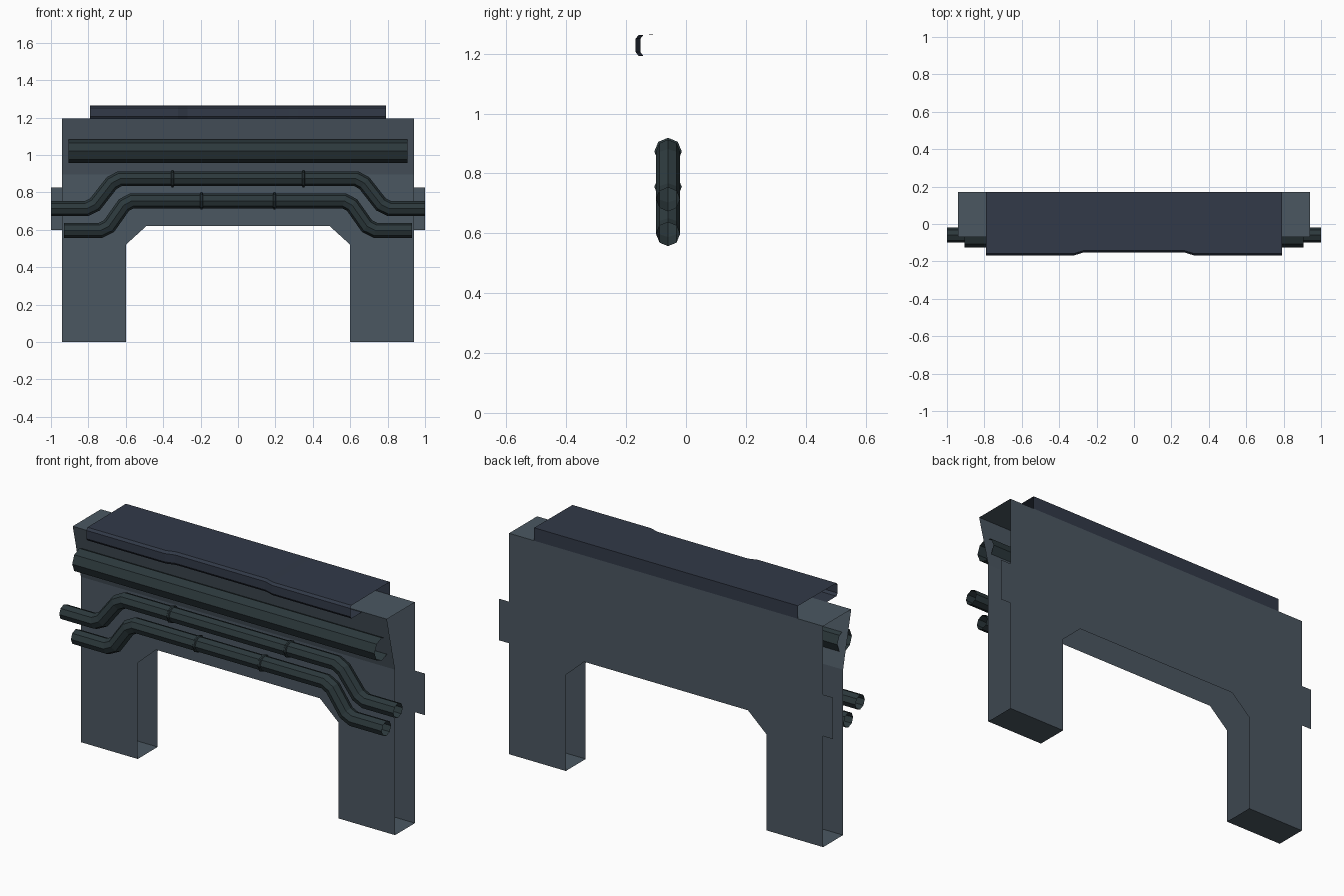
import bpy, math
from mathutils import Vector

if "Cube" in bpy.data.objects:
    bpy.data.objects.remove(bpy.data.objects["Cube"])


def paint(name, rgb):
    m = bpy.data.materials.new(name)
    m.diffuse_color = (*rgb, 1)
    m.use_nodes = True
    m.node_tree.nodes["Principled BSDF"].inputs["Base Color"].default_value = m.diffuse_color
    return m


WALL = paint("slate", (0.07, 0.095, 0.12))
PIPE = paint("dark_teal", (0.025, 0.04, 0.045))
CAP = paint("dark_navy", (0.032, 0.042, 0.065))


def add(name, verts, faces, mat):
    me = bpy.data.meshes.new(name)
    me.from_pydata(verts, [], faces)
    me.materials.append(mat)
    ob = bpy.data.objects.new(name, me)
    bpy.context.collection.objects.link(ob)
    return ob


def loft(name, rings, closed, mat):
    # Skin between equal rings, ends left open
    n = len(rings[0])
    faces = []
    for i in range(len(rings) - 1):
        for j in range(n if closed else n - 1):
            k = (j + 1) % n
            faces.append((i * n + j, i * n + k, (i + 1) * n + k, (i + 1) * n + j))
    return add(name, [v for r in rings for v in r], faces, mat)


def pipe(name, path, y, radii):
    # Eight-sided tube along a path in the xz plane, mitred at the bends
    pts = [Vector((x, 0, z)) for x, z in path]
    rings = []
    for i, p in enumerate(pts):
        a = (p - pts[i - 1]).normalized() if i else (pts[1] - p).normalized()
        b = (pts[i + 1] - p).normalized() if i < len(pts) - 1 else a
        t = (a + b).normalized()
        up = Vector((-t.z, 0, t.x)) / max(t.dot(a), 0.5)
        r = radii[i] if isinstance(radii, list) else radii
        ring = []
        for s in range(8):
            g = s * math.pi / 4
            ring.append(p + Vector((0, y + r * math.sin(g), 0)) + up * r * math.cos(g))
        rings.append(ring)
    return loft(name, rings, True, PIPE)


def mirrored(half):
    return half + [(-x, z) for x, z in reversed(half)]


W, LEG, BACK, LEAN = 0.94, 0.6, 0.17, -0.07
TOP, FOLD = 1.195, 0.895
arch = [(-0.49, 0.62), (-LEG, 0.52), (-LEG, 0)]


# Flat arch-shaped panels; the wall section is open at its sides and under the arch
def panel(name, outer, y):
    half = arch + outer
    out = mirrored(half)
    return add(name, [(x, y, z) for x, z in out], [tuple(range(len(out)))], WALL)


panel("front_panel", [(-W, 0), (-W, FOLD)], 0)
panel("back_panel", [(-W, 0), (-W, 0.6), (-1, 0.6), (-1, 0.825), (-W, 0.825), (-W, TOP)], BACK)

# Leaning upper front and flat top
section = [(0, FOLD), (LEAN, TOP), (BACK, TOP)]
loft("upper_wall", [[(x, y, z) for y, z in section] for x in (-W, W)], False, WALL)

# Foot plates
for side, label in ((-1, "left"), (1, "right")):
    a, b = sorted((side * LEG, side * W))
    add(label + "_foot", [(a, 0, 0), (a, BACK, 0), (b, BACK, 0), (b, 0, 0)],
        [(0, 1, 2, 3)], WALL)

# Capping beam with a shallow recess along the middle of its front lip
rings = []
for x, f in ((-0.79, -0.168), (-0.32, -0.168), (-0.27, -0.152),
             (0.27, -0.152), (0.32, -0.168), (0.79, -0.168)):
    prof = [(LEAN, 1.192), (f + 0.01, 1.192), (f, 1.205), (f, 1.25), (f + 0.01, 1.263),
            (BACK, 1.265), (BACK, TOP)]
    rings.append([(x, y, z) for y, z in prof])
loft("capping_beam", rings, False, CAP)

# Straight top pipe and the two bent pipes
pipe("top_pipe", [(-0.905, 1.02), (0.905, 1.02)], -0.063, 0.062)
pipe("middle_pipe", mirrored([(-1, 0.713), (-0.81, 0.713), (-0.765, 0.735),
                              (-0.675, 0.85), (-0.632, 0.873)]), -0.06, 0.04)
pipe("lower_pipe", mirrored([(-0.93, 0.597), (-0.735, 0.597), (-0.69, 0.619),
                             (-0.61, 0.732), (-0.567, 0.755)]), -0.06, 0.04)

# Joint collars
for label, cx, z in (("middle", 0.35, 0.873), ("lower", 0.195, 0.755)):
    for side in (-1, 1):
        c = side * cx
        pipe(label + "_collar", [(c - 0.008, z), (c - 0.004, z), (c + 0.004, z), (c + 0.008, z)],
             -0.06, [0.04, 0.046, 0.046, 0.04])
